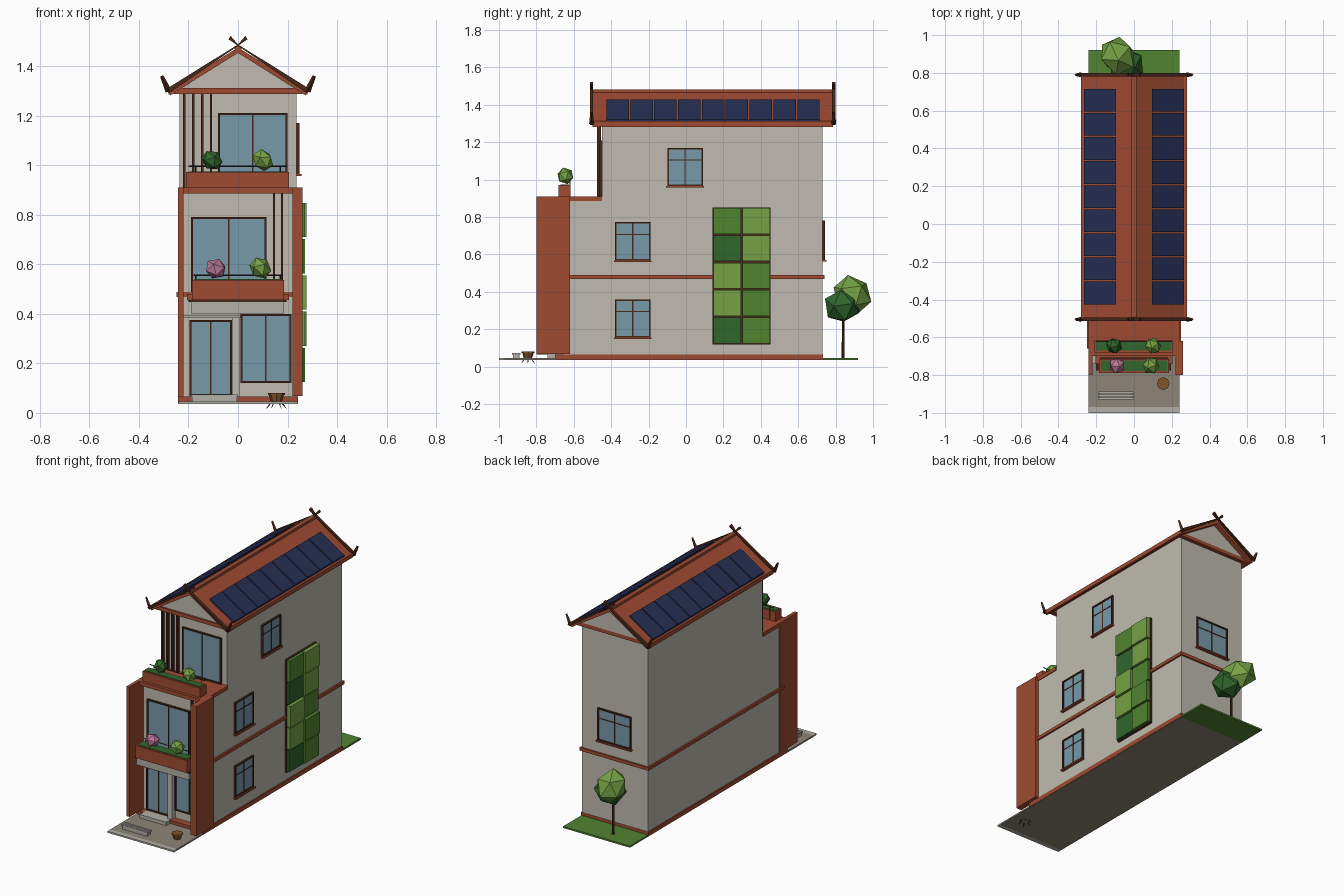
import bpy, bmesh, math
from mathutils import Vector

if "Cube" in bpy.data.objects:
    bpy.data.objects.remove(bpy.data.objects["Cube"])


def mat(name, r, g, b):
    m = bpy.data.materials.new(name)
    m.diffuse_color = tuple((c / 255) ** 2.2 for c in (r, g, b)) + (1,)
    m.use_nodes = True
    m.node_tree.nodes["Principled BSDF"].inputs["Base Color"].default_value = m.diffuse_color
    return m


WALL = mat("plaster", 190, 186, 174)
BRICK = mat("brick", 158, 76, 54)
WOOD = mat("dark_wood", 74, 44, 30)
GLASS = mat("glass", 120, 152, 168)
PANEL = mat("solar", 42, 50, 84)
METAL = mat("metal", 45, 45, 48)
PAVE = mat("paving", 140, 132, 118)
STONE = mat("stone", 176, 174, 166)
POT = mat("pot", 130, 84, 48)
PINK = mat("blossom", 186, 120, 150)
G1 = mat("leaf_light", 116, 160, 70)
G2 = mat("leaf_mid", 82, 130, 52)
G3 = mat("leaf_dark", 52, 102, 48)


def make(name, verts, faces, m):
    me = bpy.data.meshes.new(name)
    me.from_pydata(verts, [], faces)
    bm = bmesh.new()
    bm.from_mesh(me)
    bmesh.ops.recalc_face_normals(bm, faces=bm.faces)
    bm.to_mesh(me)
    bm.free()
    me.materials.append(m)
    ob = bpy.data.objects.new(name, me)
    bpy.context.collection.objects.link(ob)
    return ob


def prism(name, prof, y0, y1, m):
    # extrude an xz profile along y
    n = len(prof)
    v = [(x, y, z) for y in (y0, y1) for x, z in prof]
    f = [tuple(range(n)), tuple(range(n, 2 * n))]
    f += [(i, (i + 1) % n, (i + 1) % n + n, i + n) for i in range(n)]
    return make(name, v, f, m)


def box(name, x0, x1, y0, y1, z0, z1, m):
    return prism(name, [(x0, z0), (x1, z0), (x1, z1), (x0, z1)], y0, y1, m)


def bar(name, p, q, r0, r1, m, sides=4):
    # tapered rod between two points
    p, q = Vector(p), Vector(q)
    d = q - p
    bpy.ops.mesh.primitive_cone_add(vertices=sides, radius1=r0, radius2=r1, depth=d.length, location=(p + q) / 2)
    ob = bpy.context.object
    ob.name = name
    ob.rotation_euler = d.to_track_quat('Z', 'Y').to_euler()
    ob.data.materials.append(m)
    return ob


def bush(name, loc, r, m, rot=0.3):
    bpy.ops.mesh.primitive_ico_sphere_add(subdivisions=1, radius=1, location=loc, rotation=(rot, rot * .7, rot * 2))
    ob = bpy.context.object
    ob.name = name
    ob.scale = r
    ob.data.materials.append(m)


def window(name, axis, sign, plane, u0, u1, z0, z1, sill=True):
    # glass, frame, cross bars and sill on a wall facing +-x or +-y
    def wb(part, a, b, d, c, e, m):
        w0, w1 = sorted((plane - sign * .005, plane + sign * d))
        if axis == 'x':
            box(name + part, w0, w1, a, b, c, e, m)
        else:
            box(name + part, a, b, w0, w1, c, e, m)
    t = .008
    wb("_glass", u0 + t, u1 - t, .005, z0 + t, z1 - t, GLASS)
    wb("_jamb_a", u0, u0 + t, .012, z0, z1, WOOD)
    wb("_jamb_b", u1 - t, u1, .012, z0, z1, WOOD)
    wb("_head", u0, u1, .012, z1 - t, z1, WOOD)
    wb("_foot", u0, u1, .012, z0, z0 + t, WOOD)
    um, zm = (u0 + u1) / 2, z0 + (z1 - z0) * .68
    wb("_mullion", um - .003, um + .003, .008, z0, z1, WOOD)
    if sill:
        wb("_transom", u0, u1, .007, zm - .003, zm + .003, WOOD)
        wb("_sill", u0 - .006, u1 + .006, .02, z0 - .008, z0, BRICK)


# site
box("ground_slab", -.24, .24, -.97, .73, .035, .045, PAVE)
box("curb", -.24, .24, -1, -.97, .035, .045, STONE)
box("lawn", -.24, .24, .73, .92, .035, .046, G2)
box("plinth", -.242, .242, -.70, .732, .037, .066, BRICK)
box("door_step", -.19, 0, -.74, -.66, .045, .068, STONE)

# walls
FY, TY, BY = -.655, -.45, .73
box("lower_body", -.237, .237, FY, BY, .06, .9, WALL)
prism("upper_body", [(-.237, .9), (.237, .9), (.237, 1.307), (0, 1.455), (-.237, 1.307)], TY, BY, WALL)
box("floor_band", -.248, .248, -.66, .74, .468, .489, BRICK)
box("terrace_floor", -.242, .242, -.69, TY, .885, .91, BRICK)
box("right_fin", .22, .26, -.8, -.62, .068, .91, BRICK)
box("left_fin", -.242, -.22, -.8, -.62, .066, .91, BRICK)
box("lintel_beam", -.22, .22, -.7, -.66, .885, .91, BRICK)

# windows and door
window("door", 'y', -1, FY, -.195, -.025, .068, .375, False)
window("shop_window", 'y', -1, FY, .01, .215, .12, .40, False)
window("balcony_window", 'y', -1, FY, -.19, .115, .489, .79, False)
window("terrace_window", 'y', -1, TY, -.08, .20, .91, 1.21, False)
for i, (u, z) in enumerate([(-.38, .155), (-.38, .567), (-.10, .965)]):
    window(f"side_window_{i}", 'x', 1, .237, u, u + .19, z, z + .205)
window("back_window", 'y', 1, BY, -.12, .12, .57, .78)
box("door_pillar", -.023, .008, -.69, FY, .066, .385, WALL)
box("door_canopy", -.22, .01, -.74, FY, .383, .395, STONE)

# balcony with planter and fascia board
box("balcony_slab", -.205, .205, -.74, FY, .455, .48, BRICK)
box("fascia_board", -.19, .185, -.77, -.66, .402, .455, STONE)
box("fascia_cap", -.2, .195, -.775, -.66, .448, .456, WOOD)


def planter(name, x0, x1, y0, y1, z0, z1):
    box(name, x0, x1, y0, y1, z0, z1, BRICK)
    box(name + "_soil", x0 + .01, x1 - .01, y0 + .012, y1 - .008, z1 - .01, z1 + .003, G3)


planter("balcony_planter", -.185, .185, -.79, -.715, .456, .537)
planter("terrace_planter", -.21, .205, -.682, -.618, .91, .972)
bar("balcony_rail", (-.18, -.71, .555), (.18, -.71, .555), .003, .003, METAL)
bar("terrace_rail", (-.2, -.62, .995), (.2, -.62, .995), .003, .003, METAL)
for x in (-.17, .17):
    bar("balcony_rail_post", (x, -.71, .48), (x, -.71, .555), .003, .003, METAL)
    bar("terrace_rail_post", (x, -.62, .91), (x, -.62, .995), .003, .003, METAL)
bush("balcony_flower", (-.09, -.75, .582), (.045, .045, .042), PINK)
bush("balcony_shrub", (.09, -.75, .585), (.048, .048, .042), G1, .6)
bush("terrace_shrub_a", (-.105, -.645, 1.02), (.042, .048, .04), G3, .5)
bush("terrace_shrub_b", (.1, -.645, 1.02), (.046, .05, .04), G1, .8)

# timber slats
for i in range(4):
    x = -.217 + i * .036
    box("terrace_slat", x - .005, x + .005, -.475, -.455, .91, 1.295, WOOD)
for x in (.145, .178):
    box("balcony_slat", x - .004, x + .004, -.69, -.67, .48, .886, WOOD)

# roof, solar panels and gable trim
K = .625
for s in (-1, 1):
    prism("roof_slope", [(0, 1.475), (s * .275, 1.475 - .275 * K), (s * .275, 1.453 - .275 * K), (0, 1.453)],
          -.5, .785, BRICK)
    box("eave_fascia", min(s * .265, s * .28), max(s * .265, s * .28), -.5, .785, 1.285, 1.312, BRICK)
    for i in range(9):
        y = -.425 + i * .1275
        prism("solar_panel", [(s * .095, 1.478 - .095 * K), (s * .265, 1.478 - .265 * K),
                              (s * .265, 1.488 - .265 * K), (s * .095, 1.488 - .095 * K)], y, y + .12, PANEL)
    for y in (-.505, .79):
        # bargeboard crosses the ridge, eave end turns up
        prism("bargeboard", [(-s * .03, 1.522), (-s * .038, 1.508), (s * .277, 1.291), (s * .292, 1.3), (s * .285, 1.31),
                             (0, 1.487)], y - .009, y + .009, WOOD)
        bar("eave_finial", (s * .28, y, 1.298), (s * .308, y, 1.36), .013, .007, WOOD)
box("ridge_cap", -.014, .014, -.5, .785, 1.464, 1.482, BRICK)
for n, y0, y1 in (("front", -.485, TY), ("back", BY, .755)):
    box(n + "_tie_beam", -.26, .26, y0, y1, 1.288, 1.312, BRICK)
    prism(n + "_gable", [(-.225, 1.312), (.225, 1.312), (0, 1.455)], y0 + .01, y1, WALL)

# green wall: 5 x 2 planted modules in a frame
box("green_wall_frame", .235, .25, .143, .452, .118, .852, WOOD)
shades = [G3, G2, G1, G2, G1, G2, G3, G1, G2, G3]
for r in range(5):
    for c in range(2):
        y, z = .148 + c * .154, .124 + r * .1465
        k = (r * 2 + c * 5 + r * c) % 10
        box("green_module", .245, .264 + .006 * ((r + c) % 3), y, y + .146, z, z + .138, shades[k])

# tree
bar("tree_trunk", (-.065, .84, .037), (-.065, .84, .3), .008, .006, WOOD, 6)
bush("tree_crown_dark", (-.04, .835, .325), (.1, .1, .095), G3, .4)
bush("tree_crown_light", (-.085, .89, .385), (.112, .108, .092), G1, .9)

# bench and pot in the forecourt
box("bench_base", -.185, -.005, -.925, -.89, .045, .066, STONE)
for i in range(3):
    y = -.93 + i * .016
    box("bench_slat", -.19, 0, y, y + .012, .066, .074, STONE)
bar("pot", (.155, -.845, .045), (.155, -.845, .078), .022, .032, POT, 8)
bar("pot_rim", (.155, -.845, .072), (.155, -.845, .08), .034, .034, POT, 8)
for i in range(6):
    a = i * math.pi / 3
    c, s = math.cos(a), math.sin(a)
    bar("pot_leg", (.155 + .015 * c, -.845 + .015 * s, .05), (.155 + .04 * c, -.845 + .04 * s, .018), .004, .001, WOOD)
